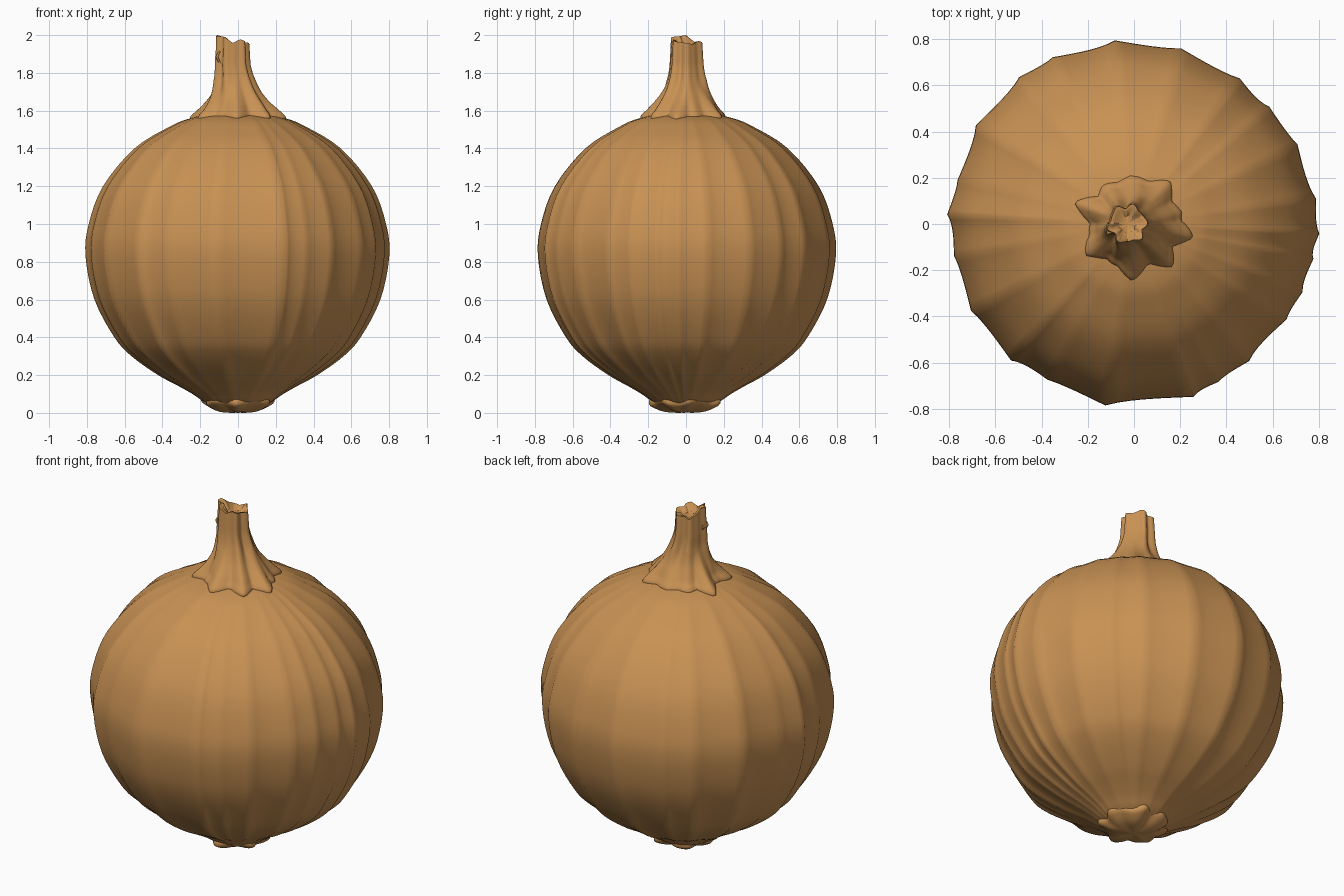
import bpy, bmesh, math, random
from mathutils import Vector

if "Cube" in bpy.data.objects:
    bpy.data.objects.remove(bpy.data.objects["Cube"])
random.seed(4)

skin = bpy.data.materials.new("tan skin")
skin.use_nodes = True
colour = (0.58, 0.285, 0.088, 1)
skin.diffuse_color = colour
skin.node_tree.nodes["Principled BSDF"].inputs["Base Color"].default_value = colour


def smooth_profile(points, steps):
    """Catmull-Rom curve through (radius, height) points."""
    pts = [Vector(p) for p in points]
    pts = [2 * pts[0] - pts[1]] + pts + [2 * pts[-1] - pts[-2]]
    out = []
    for a, b, c, d in zip(pts, pts[1:], pts[2:], pts[3:]):
        for i in range(steps):
            t = i / steps
            out.append(b + (c - a) * t / 2 + (2 * a - 5 * b + 4 * c - d) * t * t / 2
                       + (3 * b - a - 3 * c + d) * t ** 3 / 2)
    return out + [pts[-2]]


def skin_rings(name, rings, sharp):
    """Join closed rings of points into a capped, smooth-shaded shell."""
    bm = bmesh.new()
    loops = [[bm.verts.new(p) for p in ring] for ring in rings]
    for low, high in zip(loops, loops[1:]):
        n = len(low)
        for i in range(n):
            j = (i + 1) % n
            bm.faces.new((low[i], low[j], high[j], high[i]))
    for loop in (loops[0], loops[-1]):
        centre = bm.verts.new(sum((v.co for v in loop), Vector()) / len(loop))
        for i in range(len(loop)):
            bm.faces.new((loop[i], loop[(i + 1) % len(loop)], centre))
    bmesh.ops.recalc_face_normals(bm, faces=bm.faces)
    mesh = bpy.data.meshes.new(name)
    bm.to_mesh(mesh)
    bm.free()
    mesh.materials.append(skin)
    mesh.shade_smooth()
    mesh.set_sharp_from_angle(angle=math.radians(sharp))
    obj = bpy.data.objects.new(name, mesh)
    bpy.context.collection.objects.link(obj)


def polar(r, degrees):
    return Vector((r * math.cos(math.radians(degrees)), r * math.sin(math.radians(degrees))))


# Ribbed body: ridges (angle: height) with shallow, nearly flat panels between
ridges = {-3: 1.0, 8: 0.99, 26: 0.98, 41: 0.965, 54: 0.97, 75: 0.98, 96: 0.995, 116: 1.0,
          128: 1.005, 148: 1.005, 166: 0.98, 177: 1.008, 190: 0.985, 208: 0.995,
          228: 0.99, 241: 0.96, 261: 0.99, 289: 0.985, 298: 0.965, 310: 0.965,
          328: 0.97, 338: 0.98, 349: 0.985}
stops = list(ridges.items())
columns = []
for k, (a, high) in enumerate(stops):
    b, next_high = stops[(k + 1) % len(stops)]
    for i in range(7):
        t = i / 7
        flat = polar(high, a).lerp(polar(next_high, b), t)
        groove = 0.014 * math.sin(math.pi * t ** 0.7) * (0.7 + 0.3 * math.sin(k * 2.4))
        columns.append((flat, flat.normalized(), groove))

body_profile = [(0.10, 0.025), (0.18, 0.06), (0.24, 0.1), (0.31, 0.14), (0.42, 0.2),
                (0.56, 0.3), (0.65, 0.4), (0.755, 0.6), (0.802, 0.83), (0.785, 1.0),
                (0.71, 1.2), (0.545, 1.4), (0.36, 1.515), (0.25, 1.56), (0.08, 1.595)]
rings = []
for r, z in smooth_profile(body_profile, 4):
    depth = 1.0 + 1.2 * max(0, 1 - abs(z - 0.25) / 0.35)
    fade = min(1, r / 0.4)
    ring = []
    for flat, way, groove in columns:
        p = r * (way.lerp(flat, fade) - way * groove * depth * fade)
        ring.append(p.to_3d() + Vector((0, 0, z)))
    rings.append(ring)
skin_rings("ribbed_body", rings, 60)

# Small knobbly scar blended into the underside
rings = []
for r, z in smooth_profile([(0.04, 0.002), (0.1, 0.01), (0.145, 0.028), (0.18, 0.055), (0.17, 0.1)], 3):
    ring = []
    for i in range(60):
        a = math.tau * i / 60
        rad = r * (1 + 0.07 * math.sin(7 * a) + 0.04 * math.sin(11 * a + 1))
        ring.append(Vector((rad * math.cos(a), rad * math.sin(a),
                            max(0, z + 0.05 * r * math.sin(5 * a)))))
    rings.append(ring)
skin_rings("base_scar", rings, 60)

# Fluted stem: ragged flared hem, leaning shaft, broken hollow top
SIDES = 96
hem_points = {15: 0.21, 50: 0.25, 95: 0.22, 130: 0.21, 160: 0.28, 213: 0.26,
              268: 0.25, 312: 0.24, 347: 0.27}
stem_profile = [(0.94, 1.535), (1.0, 1.575), (0.85, 1.615), (0.68, 1.66), (0.54, 1.705),
                (0.43, 1.76), (0.375, 1.82), (0.35, 1.9), (0.335, 1.98)]


def hem_reach(a):
    """Hem radius: long at each torn point and short in the gaps."""
    deg = math.degrees(a)
    reach = 0.19
    for p, tip in hem_points.items():
        gap = abs((deg - p + 180) % 360 - 180)
        reach = max(reach, tip - (tip - 0.19) * gap / 19)
    return reach


def stem_point(scale, z, a, rise=0):
    spread = max(0, min(1, (1.76 - z) / 0.15))
    flute = 1 + (0.1 * math.sin(6 * a + 0.6) + 0.05 * math.sin(9 * a + 2)) * (1 - 0.7 * spread)
    rad = scale * flute * (0.235 + (hem_reach(a) - 0.235) * spread)
    lean = -0.028 * max(0, min(1, (z - 1.62) / 0.22))
    # torn points droop onto the shoulder
    droop = 0.15 * spread * (hem_reach(a) - 0.19)
    return Vector((rad * math.cos(a) + lean, rad * math.sin(a), z + rise - droop))


angles = [math.tau * i / SIDES for i in range(SIDES)]
chips = [random.uniform(-0.04, 0.02) for i in range(SIDES // 8)]
rim = []
for i in range(SIDES):
    t = i % 8 / 8
    rim.append(chips[i // 8] * (1 - t) + chips[(i // 8 + 1) % len(chips)] * t)
rim = [h - max(rim) + 0.02 for h in rim]
rings = [[stem_point(s, z, a) for a in angles] for s, z in smooth_profile(stem_profile, 4)[:-3]]
for s, z, amount in ((0.335, 1.98, 1), (0.25, 1.975, 0.9), (0.16, 1.94, 0.3)):
    rings.append([stem_point(s, z, a, h * amount) for a, h in zip(angles, rim)])
skin_rings("stem", rings, 55)

# Torn flake on the side of the stem
flake = [(-0.085, 1.84, 0.018), (-0.1, 1.86, 0.03), (-0.112, 1.885, 0.03),
         (-0.1, 1.91, 0.025), (-0.08, 1.93, 0.01)]
skin_rings("stem_flake", [[Vector((x + w * math.cos(k * math.tau / 6) / 3,
                                   -0.02 + w * math.sin(k * math.tau / 6), z))
                           for k in range(6)] for x, z, w in flake], 50)
